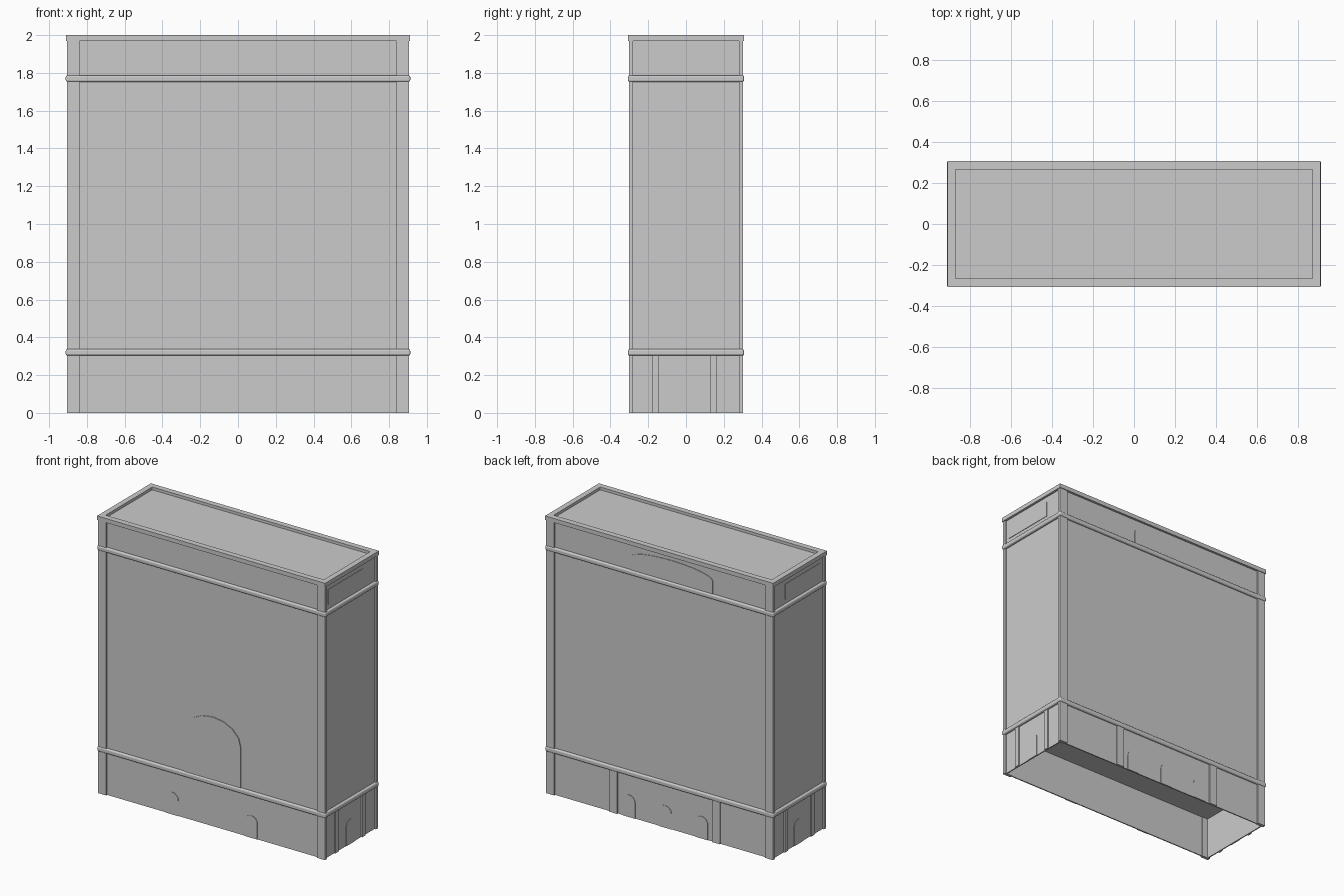
import bpy, bmesh, math

cube = bpy.data.objects.get("Cube")
if cube:
    bpy.data.objects.remove(cube, do_unlink=True)

HX, HY = 0.905, 0.302      # outer half sizes at the corner posts
CX, CY = 0.893, 0.291      # wall planes set back between the posts

stone = bpy.data.materials.new("grey stone")
stone.use_nodes = True
GREY = (0.6, 0.6, 0.6, 1)
stone.diffuse_color = GREY
stone.node_tree.nodes["Principled BSDF"].inputs["Base Color"].default_value = GREY


def finish(name, bm):
    bmesh.ops.recalc_face_normals(bm, faces=bm.faces)
    mesh = bpy.data.meshes.new(name)
    bm.to_mesh(mesh)
    bm.free()
    mesh.materials.append(stone)
    obj = bpy.data.objects.new(name, mesh)
    bpy.context.collection.objects.link(obj)
    return obj


def box(name, x0, x1, y0, y1, z0, z1):
    bm = bmesh.new()
    bmesh.ops.create_cube(bm, size=1)
    for v in bm.verts:
        v.co.x = x1 if v.co.x > 0 else x0
        v.co.y = y1 if v.co.y > 0 else y0
        v.co.z = z1 if v.co.z > 0 else z0
    return finish(name, bm)


def block(name, hx, hy, z0, z1):
    return box(name, -hx, hx, -hy, hy, z0, z1)


def trim(name, hx, hy, z0, z1, round_off):
    obj = block(name, hx, hy, z0, z1)
    bev = obj.modifiers.new("rounded edge", "BEVEL")
    bev.width, bev.segments = round_off, 3
    return obj


def arch_outline(mid, width, z0, z1, rise, steps=8):
    """Straight jambs with a half-ellipse head."""
    r = width / 2
    head = [(mid + r * math.cos(math.pi * i / steps),
             z1 - rise + rise * math.sin(math.pi * i / steps)) for i in range(steps + 1)]
    return [(mid + r, z0)] + head + [(mid - r, z0)]


def plate(name, outline, side, depth=0.006):
    """Thin plate on a wall; side is front, back, left or right."""
    bm = bmesh.new()
    place = {"front": lambda u, z, d: (u, -CY - d, z), "back": lambda u, z, d: (u, CY + d, z),
             "left": lambda u, z, d: (CX + d, u, z), "right": lambda u, z, d: (-CX - d, u, z)}[side]
    inner = [bm.verts.new(place(u, z, -0.002)) for u, z in outline]
    outer = [bm.verts.new(place(u, z, depth)) for u, z in outline]
    bm.faces.new(inner)
    bm.faces.new(outer)
    for i in range(len(outline)):
        j = (i + 1) % len(outline)
        bm.faces.new((inner[i], inner[j], outer[j], outer[i]))
    return finish(name, bm)


def strip(u0, u1, z0, z1):
    return [(u0, z0), (u1, z0), (u1, z1), (u0, z1)]


# Main block, with the hollow base open underneath
block("main_block", CX, CY, 0.31, 1.98)
for s, tag in ((-1, "front"), (1, "back")):
    box("base_wall_" + tag, -CX, CX, *sorted((s * CY, s * (CY - 0.008))), 0, 0.32)
for s, tag in ((-1, "right"), (1, "left")):
    box("base_wall_" + tag, *sorted((s * CX, s * (CX - 0.008))), -CY, CY, 0, 0.32)

# Corner posts
for sx, xt in ((-1, "right"), (1, "left")):
    for sy, yt in ((-1, "front"), (1, "back")):
        box(f"corner_post_{yt}_{xt}", *sorted((sx * HX, sx * 0.84)),
            *sorted((sy * HY, sy * 0.28)), 0, 1.98)

# Horizontal mouldings
trim("lower_moulding", 0.912, 0.308, 0.303, 0.338, 0.01)
trim("upper_moulding", 0.912, 0.308, 1.753, 1.787, 0.01)

# Cornice ring around the sunken roof
for s, a, b in ((-1, "front", "right"), (1, "back", "left")):
    box("cornice_" + a, -0.91, 0.91, *sorted((s * 0.307, s * 0.265)), 1.97, 2)
    box("cornice_" + b, *sorted((s * 0.91, s * 0.87)), -0.265, 0.265, 1.97, 2)

# Large front archway and small front doors
plate("front_archway", arch_outline(0.005, 0.445, 0.337, 0.79, 0.16), "front")
for i, x in enumerate((-0.32, 0.31)):
    plate(f"front_door_{i}", arch_outline(x, 0.1, 0, 0.16, 0.05), "front", 0.004)

# Back base: pilasters and doors
for i, x in enumerate((-0.45, 0.37)):
    plate(f"back_pilaster_{i}", strip(x - 0.03, x + 0.03, 0, 0.31), "back", 0.009)
for i, x in enumerate((-0.33, -0.04, 0.25)):
    plate(f"back_door_{i}", arch_outline(x, 0.1, 0, 0.16, 0.05), "back", 0.004)

# Ends: base pilasters, door and upper panel
for side in ("left", "right"):
    for i, y in enumerate((-0.16, 0.145)):
        plate(f"{side}_pilaster_{i}", strip(y - 0.017, y + 0.017, 0, 0.31), side, 0.009)
    plate(side + "_door", arch_outline(0, 0.09, 0, 0.18, 0.045), side, 0.004)
    plate(side + "_upper_panel", strip(-0.25, 0.15, 1.82, 1.93), side, 0.004)

# Wide panel on the back of the upper band
plate("back_upper_panel", arch_outline(-0.09, 0.66, 1.78, 1.94, 0.06, 12), "back", 0.004)
